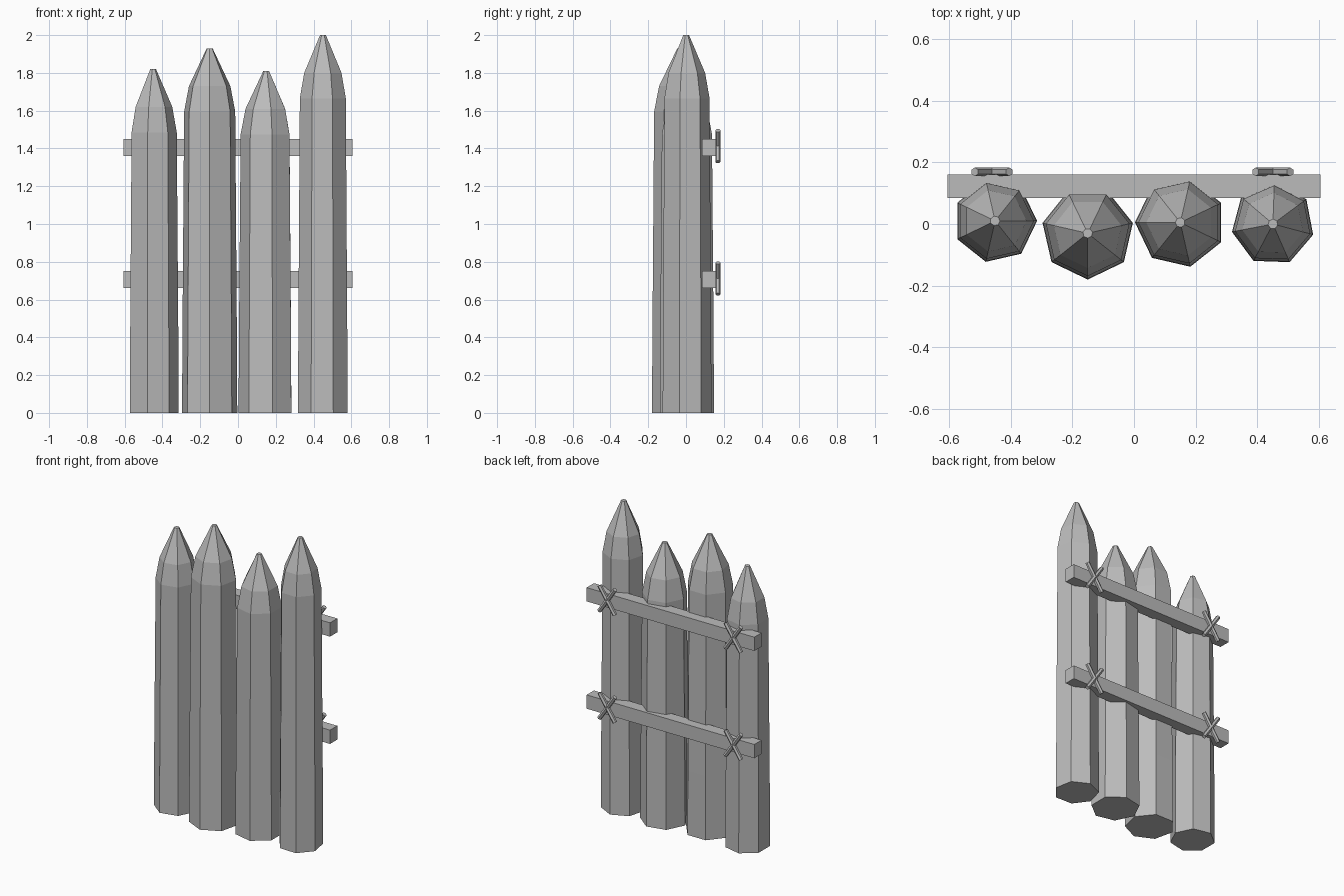
import bpy, bmesh, math
from mathutils import Matrix, Vector

cube = bpy.data.objects.get("Cube")
if cube:
    bpy.data.objects.remove(cube, do_unlink=True)

GREY = (0.5, 0.5, 0.5, 1.0)
mat = bpy.data.materials.new("plain grey")
mat.use_nodes = True
mat.diffuse_color = GREY
bsdf = next(n for n in mat.node_tree.nodes if n.type == 'BSDF_PRINCIPLED')
bsdf.inputs["Base Color"].default_value = GREY


def finish(name, bm):
    bmesh.ops.recalc_face_normals(bm, faces=bm.faces)
    mesh = bpy.data.meshes.new(name)
    bm.to_mesh(mesh)
    bm.free()
    mesh.materials.append(mat)
    obj = bpy.data.objects.new(name, mesh)
    bpy.context.collection.objects.link(obj)
    return obj


def log(name, x, y, radius, height, turn, sides=7):
    """Sharpened seven-sided stake made of stacked rings."""
    bm = bmesh.new()
    profile = [(radius, 0), (radius * 0.985, 0.42),
               (radius * 0.925, height - 0.335),
               (radius * 0.75, height - 0.2), (0.016, height)]
    rings = []
    for r, z in profile:
        angles = [math.radians(turn) + math.tau * i / sides for i in range(sides)]
        rings.append([bm.verts.new((x + r * math.cos(a), y + r * math.sin(a), z))
                      for a in angles])
    for low, high in zip(rings, rings[1:]):
        for i in range(sides):
            j = (i + 1) % sides
            bm.faces.new((low[i], low[j], high[j], high[i]))
    bm.faces.new(rings[0][::-1])
    bm.faces.new(rings[-1])
    finish(name, bm)


def rail(name, z):
    """Square beam across the back."""
    bm = bmesh.new()
    size = Matrix.Diagonal((1.21, 0.075, 0.09, 1))
    bmesh.ops.create_cube(bm, size=1, matrix=Matrix.Translation((0, 0.1225, z)) @ size)
    finish(name, bm)


def lashing(name, x, z):
    """Two thin crossed rods on the back of a rail."""
    bm = bmesh.new()
    for lean in (-34, 34):
        place = Matrix.Translation((x, 0.169, z)) @ Matrix.Rotation(math.radians(lean), 4, 'Y')
        bmesh.ops.create_cone(bm, cap_ends=True, segments=6, radius1=0.014,
                              radius2=0.014, depth=0.2, matrix=place)
    finish(name, bm)


# Stakes, from the right side to the left
log("log_outer_right", -0.45, 0.01, 0.136, 1.82, 0)
log("log_inner_right", -0.15, -0.03, 0.15, 1.93, -90)
log("log_inner_left", 0.15, 0.005, 0.147, 1.81, 77)
log("log_outer_left", 0.45, 0.0, 0.135, 2.0, 88)

# Rails with their lashings
for level, z in (("lower", 0.705), ("upper", 1.405)):
    rail(level + "_rail", z)
    lashing(level + "_lashing_right", -0.46, z + 0.007)
    lashing(level + "_lashing_left", 0.45, z + 0.007)
